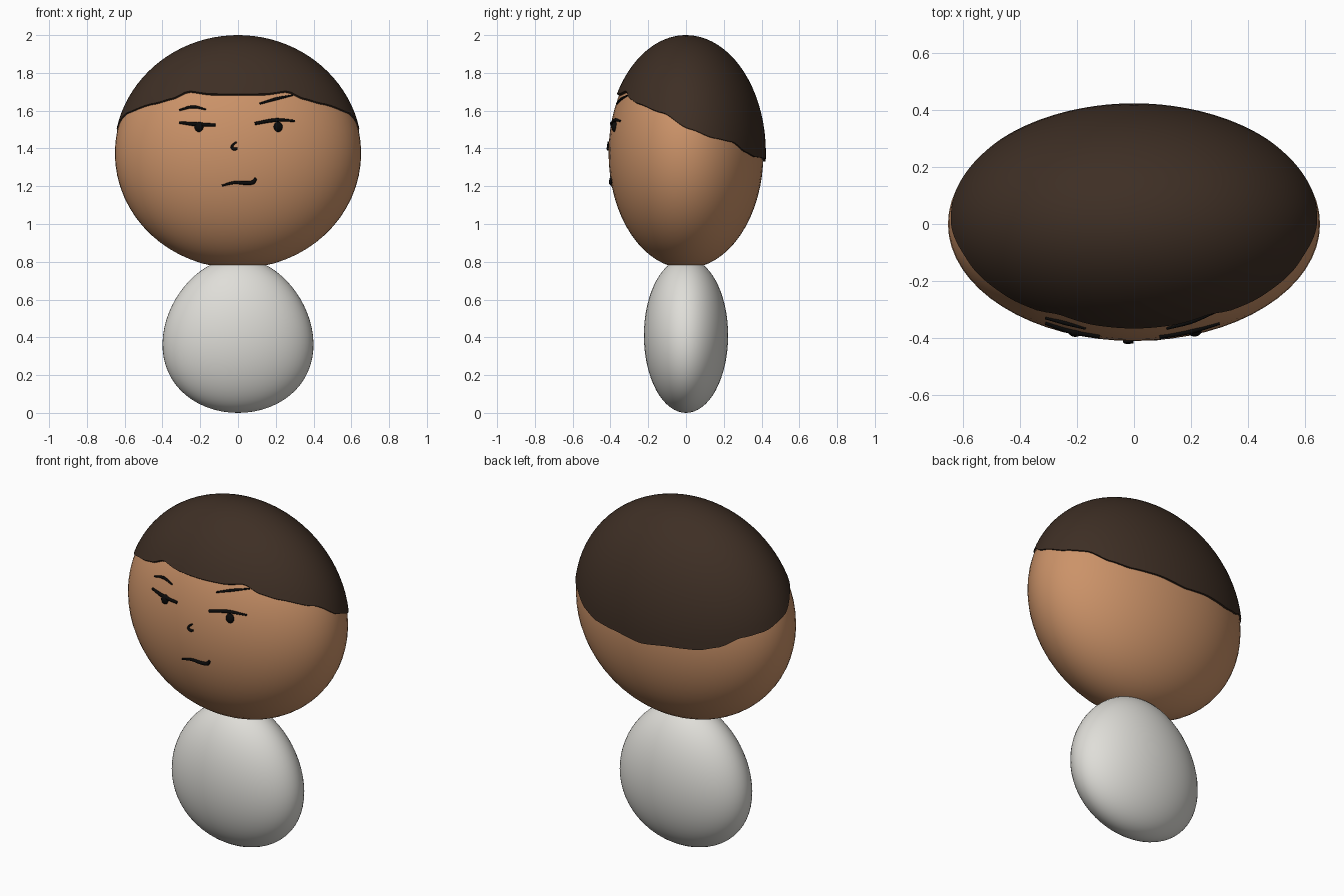
import bpy, bmesh, math
from mathutils import Vector

cube = bpy.data.objects.get("Cube")
if cube:
    bpy.data.objects.remove(cube, do_unlink=True)


def material(name, r, g, b):
    m = bpy.data.materials.new(name)
    m.use_nodes = True
    m.diffuse_color = (r, g, b, 1)
    bsdf = next(n for n in m.node_tree.nodes if n.type == 'BSDF_PRINCIPLED')
    bsdf.inputs["Base Color"].default_value = (r, g, b, 1)
    bsdf.inputs["Roughness"].default_value = 0.8
    return m


SKIN = material("warm skin", 0.60, 0.29, 0.14)
HAIR = material("dark brown hair", 0.048, 0.028, 0.018)
SHIRT = material("off white", 0.74, 0.73, 0.69)
INK = material("black ink", 0.003, 0.003, 0.003)

HEAD_C = Vector((0, 0, 1.375))
HEAD_R = Vector((0.652, 0.41, 0.61))
HAIR_R = Vector((0.657, 0.423, 0.625))


def finish(bm, name, mat):
    bmesh.ops.recalc_face_normals(bm, faces=bm.faces)
    mesh = bpy.data.meshes.new(name)
    bm.to_mesh(mesh)
    bm.free()
    mesh.materials.append(mat)
    for p in mesh.polygons:
        p.use_smooth = True
    ob = bpy.data.objects.new(name, mesh)
    bpy.context.collection.objects.link(ob)
    return ob


def ellipsoid(name, centre, radii, mat, taper=0.0, seg=64):
    bm = bmesh.new()
    bmesh.ops.create_uvsphere(bm, u_segments=seg, v_segments=seg // 2, radius=1)
    for v in bm.verts:
        wide = 1 - taper * v.co.z
        v.co = Vector(centre) + Vector((v.co.x * radii[0] * wide,
                                        v.co.y * radii[1], v.co.z * radii[2]))
    return finish(bm, name, mat)


# Body and head
ellipsoid("body", (0, 0, 0.41), (0.397, 0.223, 0.41), SHIRT, taper=0.12)
ellipsoid("head", HEAD_C, HEAD_R, SKIN)

# Hairline height by angle from the front, the same on both sides
HAIRLINE = [(0, 1.688), (15, 1.69), (28, 1.705), (37, 1.665), (48, 1.64),
            (72, 1.59), (92, 1.505), (111, 1.455), (126, 1.435),
            (139, 1.38), (150, 1.355), (165, 1.35), (180, 1.33)]


def hairline(angle):
    for (a0, z0), (a1, z1) in zip(HAIRLINE, HAIRLINE[1:]):
        if angle <= a1:
            t = (angle - a0) / (a1 - a0)
            return z0 + (z1 - z0) * t * t * (3 - 2 * t) * 0.5 + (z1 - z0) * t * 0.5
    return HAIRLINE[-1][1]


def on_shell(radii, lon, lat):
    return HEAD_C + Vector((radii.x * math.sin(lon) * math.cos(lat),
                            -radii.y * math.cos(lon) * math.cos(lat),
                            radii.z * math.sin(lat)))


# Hair cap: rows climb from the hairline to the crown, with a lip turned in
def hair_cap(cols=120, rows=20):
    bm = bmesh.new()
    rings = [[] for _ in range(rows + 1)]
    for i in range(cols):
        deg = -180 + 360 * i / cols
        lon = math.radians(deg)
        low = math.asin((hairline(abs(deg)) - HEAD_C.z) / HAIR_R.z)
        rings[0].append(bm.verts.new(on_shell(HEAD_R * 0.99, lon, low)))
        for j in range(rows):
            lat = low + (math.pi / 2 - low) * j / rows
            rings[j + 1].append(bm.verts.new(on_shell(HAIR_R, lon, lat)))
    crown = bm.verts.new(HEAD_C + Vector((0, 0, HAIR_R.z)))
    for i in range(cols):
        k = (i + 1) % cols
        for a, b in zip(rings, rings[1:]):
            bm.faces.new((a[i], a[k], b[k], b[i]))
        bm.faces.new((rings[-1][i], rings[-1][k], crown))
    ob = finish(bm, "hair", HAIR)
    bpy.ops.object.select_all(action='DESELECT')
    ob.select_set(True)
    bpy.context.view_layer.objects.active = ob
    bpy.ops.object.shade_smooth_by_angle(angle=math.radians(40))


hair_cap()


def on_face(x, z, lift=0.0):
    d = 1 - (x / HEAD_R.x) ** 2 - ((z - HEAD_C.z) / HEAD_R.z) ** 2
    return Vector((x, -HEAD_R.y * math.sqrt(d) - lift, z))


# Drawn features: tapered strokes lying on the face
def stroke(name, points, width, radii):
    cu = bpy.data.curves.new(name, 'CURVE')
    cu.dimensions = '3D'
    cu.bevel_depth = width / 2
    cu.bevel_resolution = 2
    cu.use_fill_caps = True
    cu.resolution_u = 8
    sp = cu.splines.new('BEZIER')
    sp.bezier_points.add(len(points) - 1)
    for bp, (x, z), r in zip(sp.bezier_points, points, radii):
        bp.co = on_face(x, z, 0.003)
        bp.radius = r
        bp.handle_left_type = bp.handle_right_type = 'AUTO'
    cu.materials.append(INK)
    ob = bpy.data.objects.new(name, cu)
    bpy.context.collection.objects.link(ob)
    bpy.ops.object.select_all(action='DESELECT')
    ob.select_set(True)
    bpy.context.view_layer.objects.active = ob
    bpy.ops.object.convert(target='MESH')


stroke("right_brow", [(-.31, 1.603), (-.24, 1.62), (-.17, 1.607)], .016, (.6, 1, .5))
stroke("left_brow", [(.115, 1.637), (.2, 1.662), (.29, 1.682)], .016, (.6, 1, .5))
stroke("right_eyelid", [(-.31, 1.537), (-.22, 1.528), (-.12, 1.524)], .022, (.6, 1, .7))
stroke("left_eyelid", [(.09, 1.532), (.2, 1.55), (.3, 1.546)], .02, (.8, 1, .5))
stroke("nose", [(-.008, 1.435), (-.032, 1.408), (-.022, 1.397), (-.002, 1.4)],
       .014, (.6, 1, 1.2, .8))
stroke("mouth", [(-.085, 1.203), (-.02, 1.219), (.05, 1.217), (.08, 1.222), (.095, 1.242)],
       .02, (.5, .8, 1, 1.1, .7))

# Pupils
for side, x in (("right", -.206), ("left", .212)):
    ellipsoid(side + "_pupil", on_face(x, 1.514), (.024, .018, .027), INK, seg=20)
